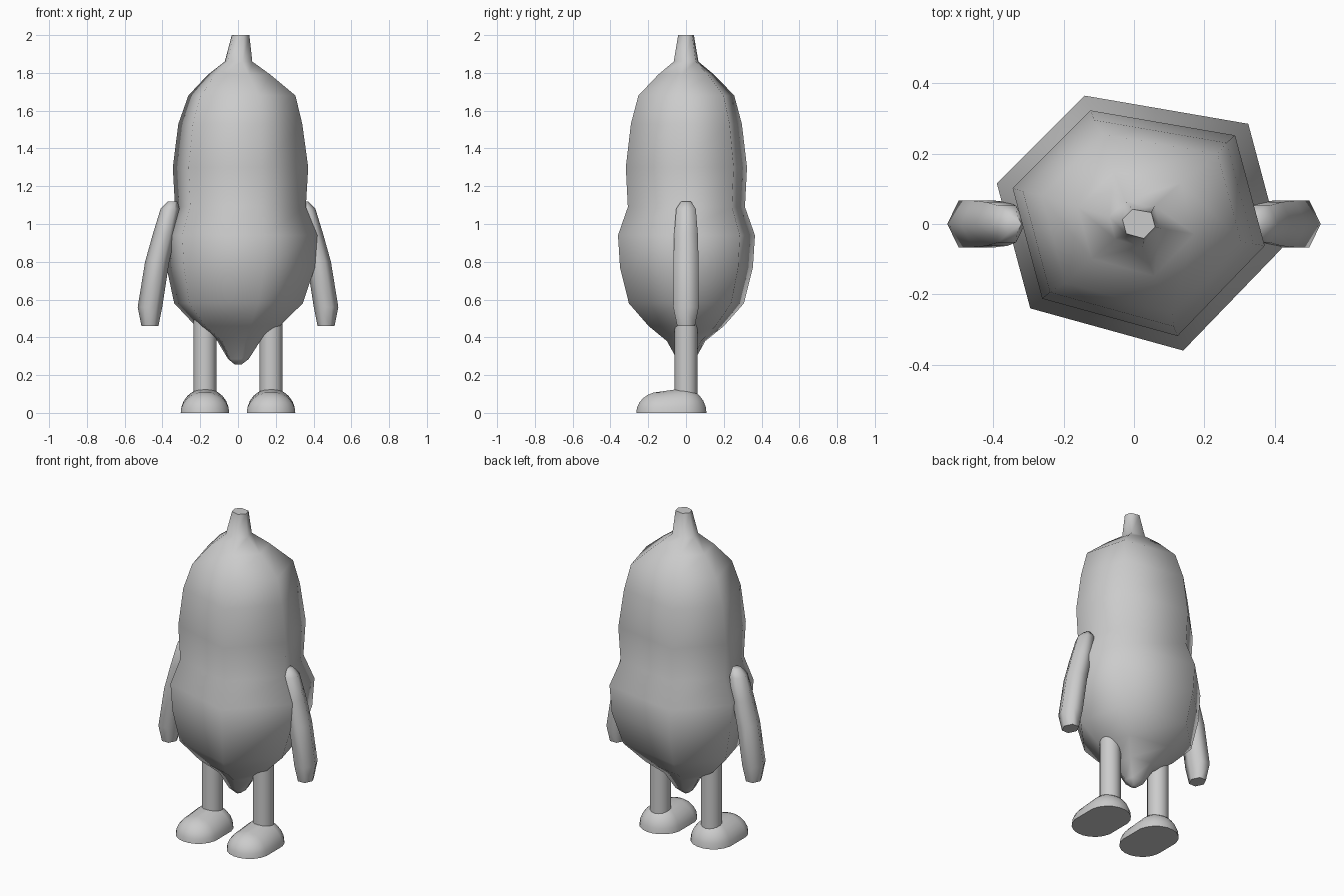
import bpy, bmesh
from math import sin, cos, pi, radians

if "Cube" in bpy.data.objects:
    bpy.data.objects.remove(bpy.data.objects["Cube"])


def loft(name, rings, angle=60):
    """Skin a stack of equal-sized rings into a closed, smooth-shaded object."""
    bm = bmesh.new()
    vs = [[bm.verts.new(p) for p in ring] for ring in rings]
    n = len(vs[0])
    for a, b in zip(vs, vs[1:]):
        for i in range(n):
            j = (i + 1) % n
            bm.faces.new((a[i], a[j], b[j], b[i]))
    bm.faces.new(vs[0])
    bm.faces.new(vs[-1])
    bmesh.ops.recalc_face_normals(bm, faces=bm.faces)
    mesh = bpy.data.meshes.new(name)
    bm.to_mesh(mesh)
    bm.free()
    ob = bpy.data.objects.new(name, mesh)
    bpy.context.collection.objects.link(ob)
    bpy.ops.object.select_all(action='DESELECT')
    ob.select_set(True)
    bpy.context.view_layer.objects.active = ob
    bpy.ops.object.shade_smooth_by_angle(angle=radians(angle))
    return ob


# Body: skewed hexagon scaled along a pear-shaped profile (height, scale, x shift)
hexagon = [(-.14, .365), (.325, .285), (.42, -.07),
           (.14, -.36), (-.295, -.24), (-.39, .115)]
profile = [(2.0, .115, .012), (1.86, .18, 0), (1.79, .41, 0), (1.68, .70, .01),
           (1.53, .81, 0), (1.3, .885, 0), (1.09, .855, 0), (.94, 1.0, 0),
           (.77, .97, 0), (.58, .84, -.01), (.46, .55, -.01), (.38, .28, 0),
           (.285, .135, 0), (.255, .04, 0)]
loft("body", [[(x * s + dx, y * s, z) for x, y in hexagon]
              for z, s, dx in profile], 75)

arm_path = [(.345, 1.12, .025), (.36, 1.08, .05), (.39, .95, .06),
            (.428, .8, .064), (.466, .56, .065), (.466, .46, .045)]

for side, label in ((-1, "left"), (1, "right")):
    # Arm: six-sided tapering tube hanging outward
    loft(f"{label}_arm", [[(side * (x + r * cos(k * pi / 3)),
                            1.2 * r * sin(k * pi / 3), z) for k in range(6)]
                          for x, z, r in arm_path], 75)

    # Leg: plain cylinder running up into the body
    loft(f"{label}_leg", [[(side * .175 + .06 * cos(k * pi / 8),
                            .06 * sin(k * pi / 8), z) for k in range(16)]
                          for z in (.08, .56)], 50)

    # Foot: half dome stretched forward, toe a little lower than the heel
    rings = []
    for i in range(7):
        t = radians(14.5 * i)
        ring = []
        for k in range(20):
            a = 2 * pi * (k + .5) / 20
            front = sin(a) < 0
            ring.append((side * .175 + .13 * cos(t) * cos(a),
                         (-.135 if front else -.02) + .13 * cos(t) * sin(a),
                         (.112 if front else .13) * sin(t)))
        rings.append(ring)
    loft(f"{label}_foot", rings, 50)
